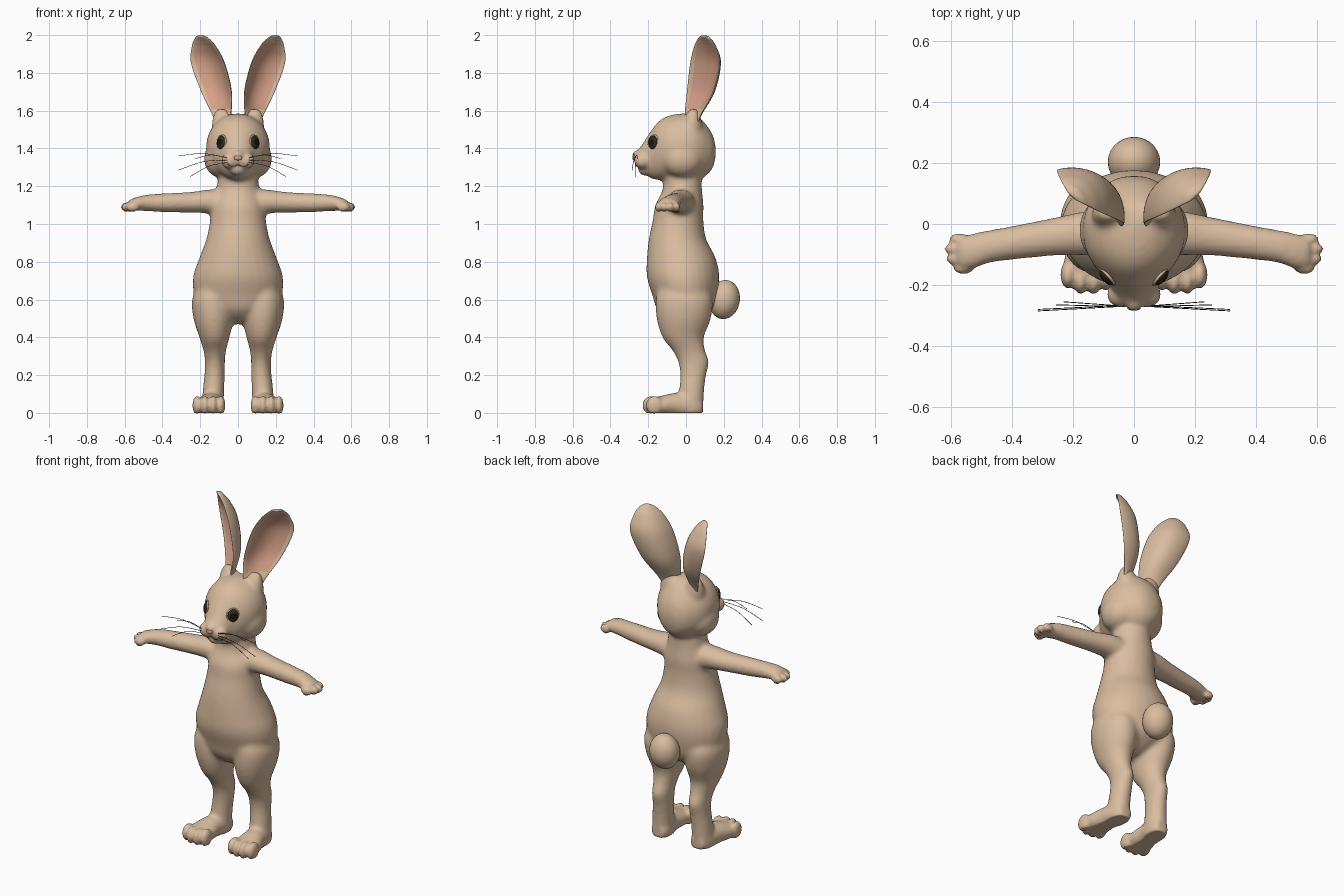
import bpy
import bmesh
from math import cos, sin, pi
from mathutils import Matrix, Vector
from mathutils.bvhtree import BVHTree

cube = bpy.data.objects.get("Cube")
if cube:
    bpy.data.objects.remove(cube, do_unlink=True)


def material(name, color):
    mat = bpy.data.materials.new(name)
    mat.use_nodes = True
    mat.diffuse_color = (*color, 1)
    bsdf = next(n for n in mat.node_tree.nodes if n.type == "BSDF_PRINCIPLED")
    bsdf.inputs["Base Color"].default_value = (*color, 1)
    bsdf.inputs["Roughness"].default_value = 0.8
    return mat


fur = material("tan fur", (0.70, 0.51, 0.35))
pink = material("pink skin", (0.68, 0.36, 0.25))
iris = material("dark olive iris", (0.03, 0.024, 0.008))
pupil = material("black pupil", (0.008, 0.007, 0.005))
line = material("brown mouth line", (0.25, 0.15, 0.10))
hair = material("dark whisker", (0.03, 0.025, 0.02))


def add_object(name, bm, *mats):
    bmesh.ops.recalc_face_normals(bm, faces=bm.faces)
    mesh = bpy.data.meshes.new(name)
    bm.to_mesh(mesh)
    bm.free()
    for mat in mats:
        mesh.materials.append(mat)
    mesh.shade_smooth()
    obj = bpy.data.objects.new(name, mesh)
    bpy.context.collection.objects.link(obj)
    return obj


def bake(obj):
    """Return the evaluated mesh of an object."""
    bpy.context.view_layer.update()
    deps = bpy.context.evaluated_depsgraph_get()
    return bpy.data.meshes.new_from_object(obj.evaluated_get(deps))


def spline(rows, steps=6):
    """Catmull-Rom interpolation of rows of numbers."""
    pts = [Vector(r) for r in rows]
    out = []
    for i in range(len(pts) - 1):
        a, b, c, d = pts[max(i - 1, 0)], pts[i], pts[i + 1], pts[min(i + 2, len(pts) - 1)]
        for j in range(steps):
            t = j / steps
            out.append(b + (c - a) * (t / 2) + (a * 2 - b * 5 + c * 4 - d) * (t * t / 2)
                       + (b * 3 - a - c * 3 + d) * (t ** 3 / 2))
    return out + [pts[-1]]


def skin_rings(bm, rings):
    """Join rings of points into a closed tube; returns faces as (row, column, face)."""
    vs = [[bm.verts.new(p) for p in ring] for ring in rings]
    n = len(vs[0])
    faces = [(i, j, bm.faces.new((vs[i][j], vs[i][(j + 1) % n],
                                  vs[i + 1][(j + 1) % n], vs[i + 1][j])))
             for i in range(len(vs) - 1) for j in range(n)]
    bm.faces.new(vs[0])
    bm.faces.new(vs[-1])
    return faces


def loft(bm, axis, rows, side=1, n=28):
    """Elliptical rings: position on the axis, two centre values, two radii."""
    order = {"x": (0, 1, 2), "y": (1, 0, 2), "z": (2, 0, 1)}[axis]
    rings = []
    for pos, a, b, ra, rb in spline(rows):
        ring = []
        for j in range(n):
            ang = 2 * pi * j / n
            p = Vector((0, 0, 0))
            p[order[0]] = pos
            p[order[1]] = a + max(ra, 0.003) * cos(ang)
            p[order[2]] = b + max(rb, 0.003) * sin(ang)
            p.x *= side
            ring.append(p)
        rings.append(ring)
    skin_rings(bm, rings)


def ball(bm, loc, size, rot=None):
    m = Matrix.Translation(loc) @ (rot or Matrix()) @ Matrix.Diagonal((*size, 1))
    bmesh.ops.create_uvsphere(bm, u_segments=28, v_segments=18, radius=1, matrix=m)


def fuse(name, bm, iterations):
    """Melt overlapping shells into one soft skin."""
    obj = add_object(name, bm, fur)
    mod = obj.modifiers.new("melt", "REMESH")
    mod.mode = "VOXEL"
    mod.voxel_size = 0.009
    mod = obj.modifiers.new("soften", "SMOOTH")
    mod.factor = 0.5
    mod.iterations = iterations
    mesh = bake(obj)
    bpy.data.objects.remove(obj, do_unlink=True)
    out = bmesh.new()
    out.from_mesh(mesh)
    return out


def tube(name, pts, radius, mat, cyclic=False):
    curve = bpy.data.curves.new(name, "CURVE")
    curve.dimensions = "3D"
    curve.bevel_depth = radius
    curve.bevel_resolution = 1
    sp = curve.splines.new("POLY")
    sp.points.add(len(pts) - 1)
    for p, co in zip(sp.points, pts):
        p.co = (*co, 1)
    sp.use_cyclic_u = cyclic
    temp = bpy.data.objects.new(name, curve)
    bpy.context.collection.objects.link(temp)
    mesh = bake(temp)
    bpy.data.objects.remove(temp, do_unlink=True)
    bm = bmesh.new()
    bm.from_mesh(mesh)
    return add_object(name, bm, mat)


# Torso, head, limbs
bm = bmesh.new()
loft(bm, "z", [(.47, 0, -.01, .03, .04), (.5, 0, -.01, .11, .1), (.55, 0, -.005, .19, .15),
               (.62, 0, -.005, .232, .172), (.72, 0, -.015, .238, .192), (.82, 0, -.025, .205, .182),
               (.92, 0, -.045, .168, .152), (1.02, 0, -.042, .148, .134), (1.1, 0, -.035, .142, .128),
               (1.18, 0, -.02, .115, .105), (1.28, 0, -.02, .1, .1), (1.36, 0, -.02, .08, .08)])
loft(bm, "y", [(.157, 0, 1.385, .03, .03), (.135, 0, 1.385, .085, .1), (.07, 0, 1.4, .145, .165),
               (0, 0, 1.41, .168, .175), (-.08, 0, 1.405, .16, .172), (-.14, 0, 1.39, .128, .158),
               (-.19, 0, 1.365, .088, .122), (-.24, 0, 1.35, .06, .06), (-.27, 0, 1.355, .03, .03)])
for s in (-1, 1):
    ball(bm, (s * .09, -.02, 1.345), (.09, .11, .1))
    loft(bm, "z", [(1.5, .07, .03, .07, .06), (1.56, .08, .035, .055, .045), (1.61, .088, .04, .03, .022)], s)
    loft(bm, "x", [(.05, -.03, 1.1, .08, .08), (.15, -.03, 1.118, .074, .065), (.25, -.04, 1.115, .064, .055),
                   (.4, -.062, 1.112, .056, .05), (.48, -.075, 1.112, .055, .044),
                   (.53, -.09, 1.107, .06, .038), (.58, -.095, 1.1, .052, .028)], s)
    loft(bm, "z", [(.68, .12, -.02, .09, .12), (.6, .135, -.01, .108, .15), (.5, .13, -.012, .106, .144),
                   (.4, .125, -.015, .08, .11), (.33, .123, .015, .06, .087), (.27, .122, .04, .053, .082),
                   (.2, .124, .038, .054, .069), (.12, .13, .03, .057, .067), (.0, .135, .02, .06, .07)], s)
    loft(bm, "y", [(.09, .13, .03, .04, .04), (.04, .132, .035, .06, .06), (-.05, .145, .045, .065, .062),
                   (-.12, .152, .04, .08, .053), (-.18, .154, .035, .075, .045)], s)
bm = fuse("core", bm, 14)

# Muzzle, fingers and toes
fingers = [(.572, -.05), (.588, -.082), (.582, -.115), (.558, -.145)]
toes = [(.092, -.172), (.132, -.185), (.175, -.184), (.216, -.166)]
ball(bm, (0, -.25, 1.365), (.032, .035, .026))
ball(bm, (0, -.212, 1.292), (.046, .042, .036))
for s in (-1, 1):
    ball(bm, (s * .042, -.23, 1.335), (.046, .044, .044))
    for x, y in fingers:
        ball(bm, (s * x, y, 1.09), (.034, .019, .025))
    for x, y in toes:
        ball(bm, (s * x, y, .04), (.025, .046, .05))
bm = fuse("body", bm, 3)
for v in bm.verts:
    v.co.z = max(v.co.z, 0)
tree = BVHTree.FromBMesh(bm)
add_object("body", bm, fur)


def front(x, z):
    return tree.ray_cast(Vector((x, -1, z)), Vector((0, 1, 0)))[0] or Vector((x, -.2, z))


# Tail
bm = bmesh.new()
ball(bm, (0, .203, .6), (.086, .082, .104), Matrix.Rotation(-.15, 4, "X"))
add_object("tail", bm, fur)

# Nose and mouth
bm = bmesh.new()
ball(bm, front(0, 1.35), (.021, .007, .013))
add_object("nose", bm, pink)
smile = [(.055, 1.32), (.043, 1.308), (.025, 1.303), (.01, 1.308), (0, 1.317)]
smile += [(-x, z) for x, z in reversed(smile[:-1])]
tube("mouth", [front(*p) for p in smile], .0025, line)

for s, tag in ((1, "left"), (-1, "right")):
    # Cupped ear with pink inside
    bm = bmesh.new()
    u, n, count = Vector((.75 * s, .66, 0)), Vector((.66 * s, -.75, 0)), 40
    rows = spline([(1.5, .08, .03, .04, 0), (1.57, .085, .035, .062, .015), (1.7, .115, .075, .106, .052),
                   (1.85, .16, .1, .118, .057), (1.94, .181, .099, .084, .034),
                   (1.985, .193, .096, .044, .01), (2, .197, .095, .012, 0)])
    rings = []
    for z, x, y, w, d in rows:
        angles = [2 * pi * j / count for j in range(count)]
        rings.append([Vector((s * x, y, z)) + u * w * cos(a)
                      + n * (min(.016, w * .5) * sin(a) - d * sin(a) ** 2) for a in angles])
    for i, j, f in skin_rings(bm, rings):
        a = 2 * pi * (j + .5) / count
        f.material_index = int(sin(a) > 0 and -.8 < cos(a) < .85 and 1.59 < rows[i][0] < 1.955)
    add_object(tag + "_ear", bm, fur, pink)

    # Eye with lid
    spot = front(s * .089, 1.432)
    turn = Vector((s * .74, -.66, .12)).to_track_quat("Z", "Y").to_matrix().to_4x4()
    place = Matrix.Translation(spot) @ turn
    bm = bmesh.new()
    ball(bm, spot, (.031, .036, .016), turn)
    back = place.inverted()
    for f in bm.faces:
        p = back @ f.calc_center_median()
        f.material_index = int(p.xy.length < .019)
    add_object(tag + "_eye", bm, iris, pupil)
    lid = [place @ Vector((.033 * cos(k * pi / 16), .038 * sin(k * pi / 16), -.002)) for k in range(32)]
    tube(tag + "_eyelid", lid, .005, fur, True)

    # Whiskers
    for k, end in enumerate([(.315, -.28, 1.36), (.315, -.285, 1.285), (.255, -.265, 1.25), (.23, -.255, 1.345)]):
        a, c = front(s * .055, 1.35 - .012 * (k % 3)), Vector((s * end[0], *end[1:]))
        b = (a + c) / 2 + Vector((0, 0, .018))
        tube(f"{tag}_whisker_{k + 1}", spline([a, b, c]), .0014, hair)

    # Paw pads
    bm = bmesh.new()
    for x, y in fingers + toes:
        hit = tree.ray_cast(Vector((s * x, y, .9 if x > .4 else -1)), Vector((0, 0, 1)))[0]
        if hit:
            ball(bm, hit + Vector((0, 0, .002)), (.015, .012, .004))
    add_object(tag + "_paw_pads", bm, pink)
